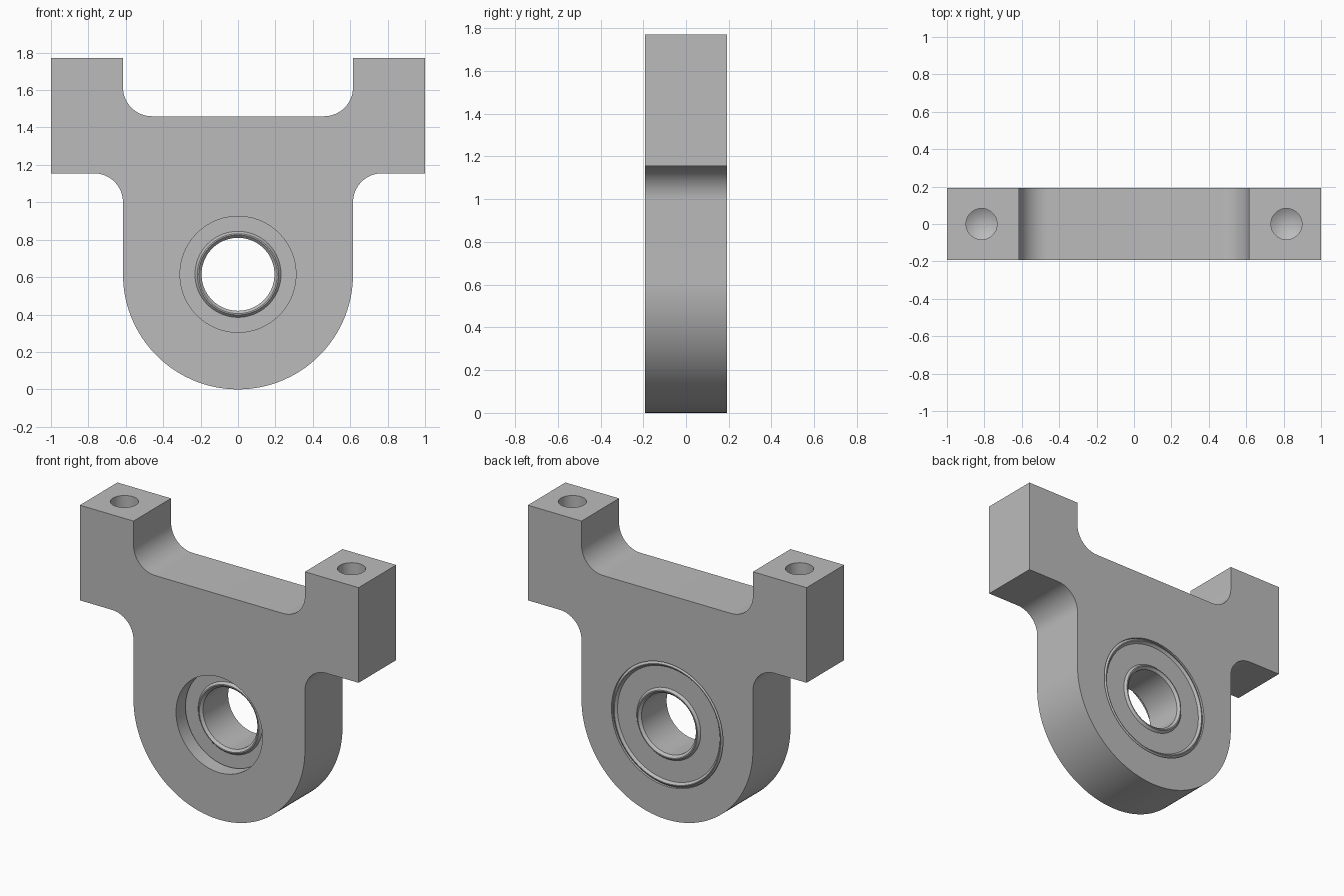
import bpy
import bmesh
from math import cos, sin, pi, radians
from mathutils import Matrix

if "Cube" in bpy.data.objects:
    bpy.data.objects.remove(bpy.data.objects["Cube"], do_unlink=True)

T = 0.1925           # half thickness
W = 0.615            # half width of the body, and its rounded end radius
F = 0.155            # fillet radius
TOP, FLOOR, EAR = 1.772, 1.46, 1.155
SEAT = -0.095        # depth where the bearing rests on the shoulder

grey = bpy.data.materials.new("plain grey")
grey.use_nodes = True
grey.diffuse_color = (0.5, 0.5, 0.5, 1)
grey.node_tree.nodes["Principled BSDF"].inputs["Base Color"].default_value = (0.5, 0.5, 0.5, 1)


def make_object(name, bm):
    bmesh.ops.remove_doubles(bm, verts=bm.verts, dist=1e-5)
    bmesh.ops.recalc_face_normals(bm, faces=bm.faces)
    mesh = bpy.data.meshes.new(name)
    bm.to_mesh(mesh)
    bm.free()
    mesh.materials.append(grey)
    obj = bpy.data.objects.new(name, mesh)
    bpy.context.collection.objects.link(obj)
    return obj


def arc(cx, cz, r, start, end, n):
    angles = [radians(start + (end - start) * i / n) for i in range(n + 1)]
    return [(cx + r * cos(a), cz + r * sin(a)) for a in angles]


def lathe(name, profile, matrix, closed=False, steps=96):
    """Spin (radius, height) points about z, then place the result."""
    bm = bmesh.new()
    verts = [bm.verts.new((r, 0, h)) for r, h in profile]
    ends = verts[1:] + verts[:1] if closed else verts[1:]
    edges = [bm.edges.new(pair) for pair in zip(verts, ends)]
    bmesh.ops.spin(bm, geom=verts + edges, cent=(0, 0, 0), axis=(0, 0, 1),
                   angle=2 * pi, steps=steps, use_merge=True)
    bmesh.ops.transform(bm, matrix=matrix, verts=bm.verts)
    return make_object(name, bm)


def cut(target, cutter):
    cutter.hide_render = True
    mod = target.modifiers.new("cut", "BOOLEAN")
    mod.operation, mod.solver, mod.object = "DIFFERENCE", "EXACT", cutter
    bpy.context.view_layer.objects.active = target
    bpy.ops.object.modifier_apply(modifier=mod.name)
    bpy.data.objects.remove(cutter, do_unlink=True)


def smooth(obj):
    bpy.ops.object.select_all(action="DESELECT")
    obj.select_set(True)
    bpy.context.view_layer.objects.active = obj
    bpy.ops.object.shade_smooth_by_angle(angle=radians(30))


# Housing: half outline from bottom centre to notch centre, mirrored
half = arc(0, W, W, -90, 0, 40)
half += arc(W + F, EAR - F, F, 180, 90, 16)
half += [(1, EAR), (1, TOP), (W, TOP)]
half += arc(W - F, FLOOR + F, F, 0, -90, 16)
outline = half + [(-x, z) for x, z in reversed(half[1:])]
bm = bmesh.new()
face = bm.faces.new([bm.verts.new((x, -T, z)) for x, z in outline])
side = bmesh.ops.extrude_face_region(bm, geom=[face], use_keep_orig=True)
bmesh.ops.translate(bm, vec=(0, 2 * T, 0),
                    verts=[v for v in side["geom"] if isinstance(v, bmesh.types.BMVert)])
housing = make_object("bearing_housing", bm)

# Stepped bore: narrow in front, wide seat behind
along_y = Matrix.Translation((0, 0, W)) @ Matrix.Rotation(-pi / 2, 4, "X")
bore = [(0, -0.3), (0.31, -0.3), (0.31, SEAT), (0.4, SEAT), (0.4, 0.3), (0, 0.3)]
cut(housing, lathe("bore_cutter", bore, along_y))

# Blind screw holes with drilled cone ends
drill = [(0, -0.45), (0.083, -0.4), (0.083, 0.1), (0, 0.1)]
for sx in (-1, 1):
    place = Matrix.Translation((sx * 0.815, 0, TOP))
    cut(housing, lathe("screw_hole_cutter", drill, place, steps=48))
smooth(housing)

# Bearing: chamfered races with recessed shields, same on both faces
C = 0.015
rim = [(0.195, C), (0.195 + C, 0), (0.217, 0), (0.23, C), (0.367, C),
       (0.38, 0), (0.4 - C, 0), (0.4, C)]
ring = [(r, SEAT + d) for r, d in rim] + [(r, T - d) for r, d in reversed(rim)]
smooth(lathe("bearing", ring, along_y, closed=True))
